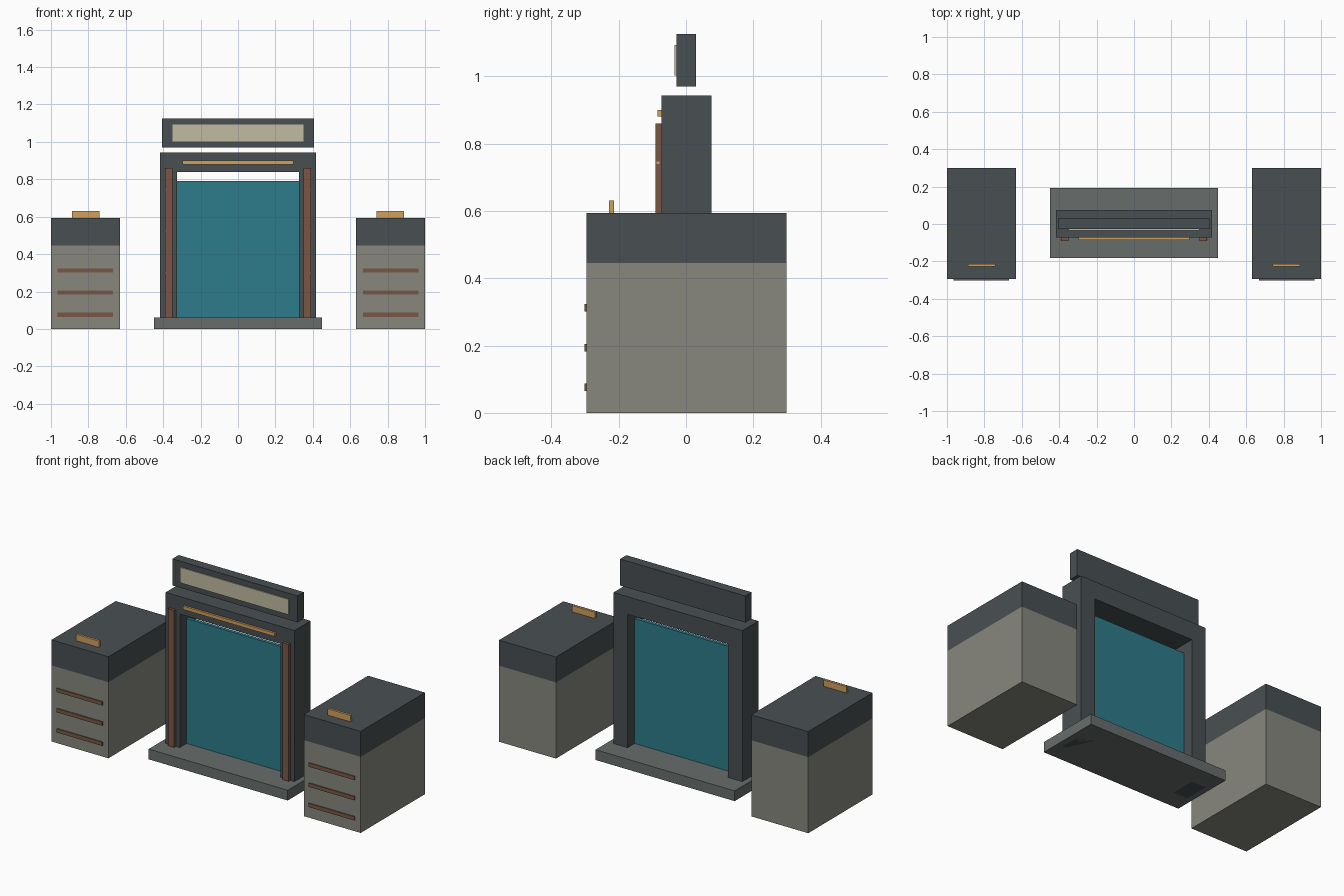
import bpy

if "Cube" in bpy.data.objects:
    bpy.data.objects.remove(bpy.data.objects["Cube"])


def material(name, hex_code):
    rgb = [(int(hex_code[i:i + 2], 16) / 255) ** 2.2 for i in (0, 2, 4)]
    m = bpy.data.materials.new(name)
    m.diffuse_color = (*rgb, 1)
    m.use_nodes = True
    m.node_tree.nodes["Principled BSDF"].inputs["Base Color"].default_value = m.diffuse_color
    return m


DARK = material("dark_slate", "4A5053")
STONE = material("warm_grey", "86867E")
BASE = material("base_grey", "676D6C")
BROWN = material("brown", "7A5747")
BRASS = material("brass", "D0A05E")
CREAM = material("cream", "C0BA9F")
TEAL = material("teal", "317B8B")


def box(name, x, y, z, mat):
    """Box from (min, max) ranges on each axis."""
    lo, hi = zip(x, y, z)
    bpy.ops.mesh.primitive_cube_add(size=1, location=[(a + b) / 2 for a, b in zip(lo, hi)])
    o = bpy.context.object
    o.name = name
    o.scale = [abs(b - a) for a, b in zip(lo, hi)]
    bpy.ops.object.transform_apply(location=False, rotation=False, scale=True)
    o.data.materials.append(mat)
    return o


def pair(name, x, y, z, mat):
    """Box on the right plus its mirror on the left."""
    box("right_" + name, x, y, z, mat)
    box("left_" + name, (-x[1], -x[0]), y, z, mat)


# Central doorway: plinth, posts, lintel and door
box("plinth", (-0.45, 0.45), (-0.183, 0.193), (0, 0.06), BASE)
pair("post", (0.325, 0.417), (-0.073, 0.075), (0, 0.84), DARK)
box("lintel", (-0.417, 0.417), (-0.073, 0.075), (0.84, 0.943), DARK)
box("door_panel", (-0.325, 0.325), (-0.01, 0.01), (0.055, 0.79), TEAL)

# Rails with small pins, and trim bar on the lintel
pair("rail", (0.35, 0.39), (-0.09, -0.072), (0.06, 0.86), BROWN)
for i, z in enumerate((0.30, 0.52, 0.743)):
    pair(f"rail_pin_{i}", (0.37, 0.393), (-0.087, -0.079), (z - 0.004, z + 0.004), BRASS)
box("lintel_trim", (-0.297, 0.297), (-0.085, -0.072), (0.88, 0.90), BRASS)

# Blank sign floating above the lintel
box("sign_board", (-0.405, 0.405), (-0.028, 0.03), (0.97, 1.125), DARK)
box("sign_face", (-0.35, 0.35), (-0.034, -0.027), (1.002, 1.092), CREAM)

# Side cabinets with lids, handles and front slats
pair("cabinet", (0.632, 1.0), (-0.295, 0.299), (0, 0.445), STONE)
pair("cabinet_lid", (0.632, 1.0), (-0.295, 0.299), (0.445, 0.594), DARK)
pair("lid_handle", (0.74, 0.888), (-0.228, -0.214), (0.594, 0.631), BRASS)
for i, z in enumerate((0.076, 0.194, 0.312)):
    pair(f"cabinet_slat_{i}", (0.668, 0.964), (-0.301, -0.292), (z - 0.011, z + 0.011), BROWN)
